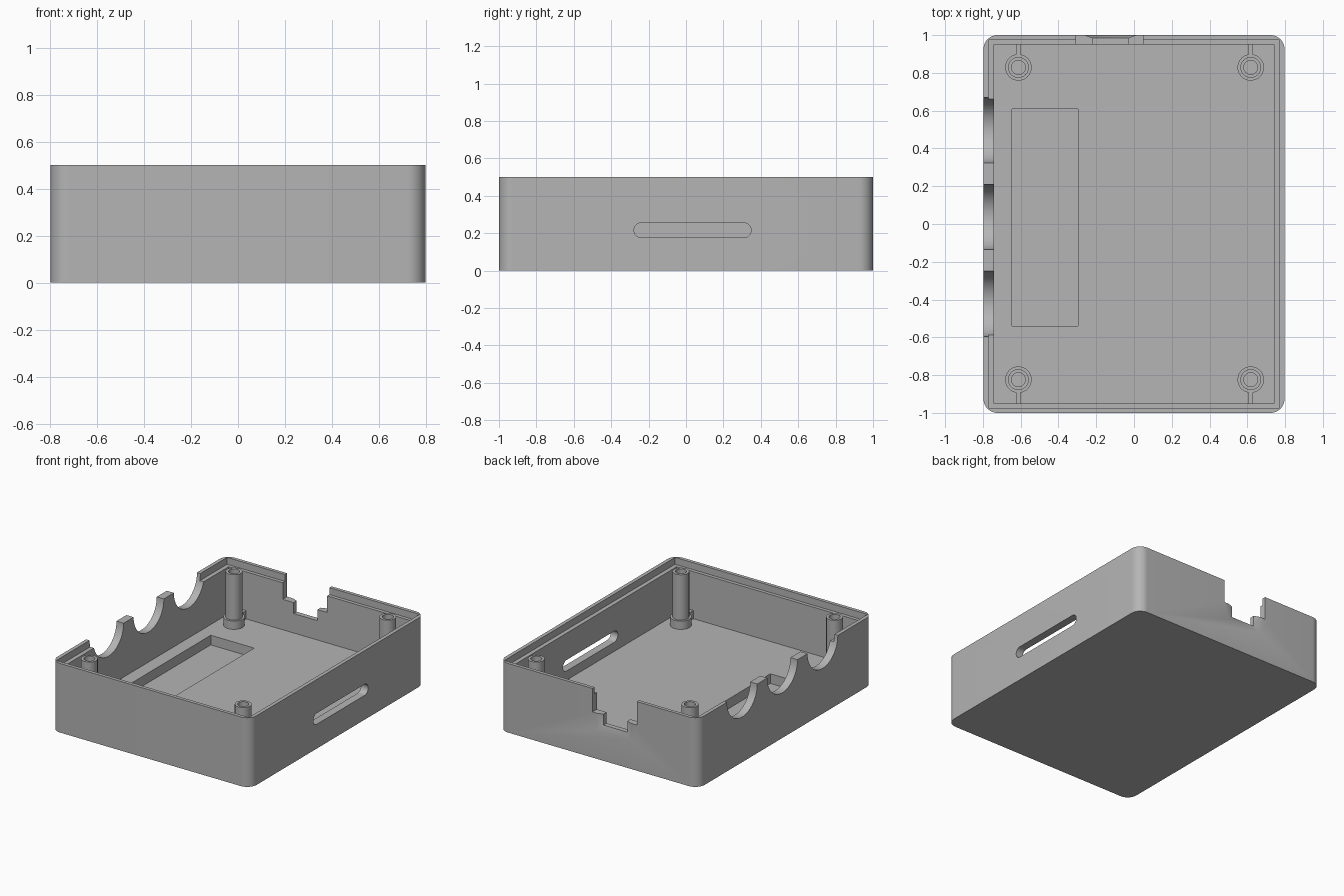
import bpy, bmesh, math
from mathutils import Matrix

if "Cube" in bpy.data.objects:
    bpy.data.objects.remove(bpy.data.objects["Cube"])

grey = bpy.data.materials.new("plain_grey")
grey.diffuse_color = (0.46, 0.46, 0.46, 1)
grey.use_nodes = True
grey.node_tree.nodes["Principled BSDF"].inputs["Base Color"].default_value = grey.diffuse_color


def finish(name, bm):
    bmesh.ops.recalc_face_normals(bm, faces=bm.faces[:])
    me = bpy.data.meshes.new(name)
    bm.to_mesh(me)
    bm.free()
    me.materials.append(grey)
    ob = bpy.data.objects.new(name, me)
    bpy.context.collection.objects.link(ob)
    return ob


def box(name, x0, x1, y0, y1, z0, z1):
    bm = bmesh.new()
    bmesh.ops.create_cube(bm, size=1)
    for v in bm.verts:
        v.co = ((x0, x1)[v.co.x > 0], (y0, y1)[v.co.y > 0], (z0, z1)[v.co.z > 0])
    return finish(name, bm)


def hull(name, pts):
    bm = bmesh.new()
    vs = [bm.verts.new(p) for p in pts]
    bmesh.ops.convex_hull(bm, input=vs)
    bmesh.ops.dissolve_limit(bm, angle_limit=0.01, verts=bm.verts[:], edges=bm.edges[:])
    return finish(name, bm)


def cylinder_x(name, x, y, z, r, depth):
    bm = bmesh.new()
    bmesh.ops.create_cone(bm, cap_ends=True, segments=64, radius1=r, radius2=r, depth=depth,
                          matrix=Matrix.Translation((x, y, z)) @ Matrix.Rotation(math.pi / 2, 4, 'Y'))
    return finish(name, bm)


def cut(target, cutter):
    mod = target.modifiers.new("cut", 'BOOLEAN')
    mod.operation, mod.solver, mod.object = 'DIFFERENCE', 'EXACT', cutter
    bpy.context.view_layer.objects.active = target
    bpy.ops.object.modifier_apply(modifier=mod.name)
    bpy.data.objects.remove(cutter)


def smooth(ob):
    bpy.ops.object.select_all(action='DESELECT')
    ob.select_set(True)
    bpy.context.view_layer.objects.active = ob
    bpy.ops.object.shade_smooth_by_angle(angle=math.radians(30))


# Outer block with rounded upright edges
W, L, H = 0.797, 1.0, 0.5
bm = bmesh.new()
bmesh.ops.create_cube(bm, size=1)
for v in bm.verts:
    v.co = (v.co.x * 2 * W, v.co.y * 2 * L, (v.co.z + 0.5) * H)
upright = [e for e in bm.edges if abs(e.verts[0].co.z - e.verts[1].co.z) > 0.1]
bmesh.ops.bevel(bm, geom=upright, offset=0.075, segments=12, profile=0.5, affect='EDGES')
case = finish("case_shell", bm)

# Cavity, lid ledge and sunken floor pocket
ARCS = (0.497, 0.037, -0.423)
cut(case, box("cavity", -0.74, 0.74, -0.95, 0.95, 0.11, 0.7))
cut(case, box("ledge", -0.73, 0.77, -0.975, 0.975, 0.45, 0.7))
cut(case, box("ledge_left_back", -0.77, -0.70, ARCS[0], 0.975, 0.45, 0.7))
cut(case, box("ledge_left_front", -0.77, -0.70, -0.975, ARCS[2], 0.45, 0.7))
cut(case, box("pocket", -0.645, -0.297, -0.54, 0.61, 0.04, 0.3))

# Three half-round cutouts in the left wall
for y in ARCS:
    cut(case, cylinder_x("arc", -0.77, y, H, 0.173, 0.2))

# Stepped notch with chamfered mouth in the back wall
cut(case, box("notch_wide", -0.307, 0.048, 0.9, 1.1, 0.33, 0.7))
cut(case, box("notch_narrow", -0.22, -0.03, 0.9, 1.1, 0.25, 0.6))
cut(case, hull("notch_chamfer", [
    (x, y, z) for y, g in ((0.985, 0), (1.015, 0.08))
    for x in (-0.22 - g, -0.03 + g) for z in (0.25 - g, 0.4)]))

# Long rounded slot in the right wall
slot = []
for x in (0.7, 0.9):
    for yc, s in ((-0.238, -1), (0.308, 1)):
        for i in range(17):
            a = -math.pi / 2 + math.pi * i / 16
            slot.append((x, yc + s * 0.04 * math.cos(a), 0.216 + 0.04 * math.sin(a)))
cut(case, hull("slot", slot))
smooth(case)

# Hollow screw posts with collars, each tied to the wall by a small rib
PROFILE = [(0, 0.12), (0.037, 0.12), (0.037, 0.498), (0.055, 0.498),
           (0.055, 0.17), (0.07, 0.17), (0.07, 0.1), (0, 0.1)]
for px, xn in ((-0.612, "left"), (0.618, "right")):
    for py, yn in ((-0.824, "front"), (0.829, "back")):
        bm = bmesh.new()
        vs = [bm.verts.new((r, 0, z)) for r, z in PROFILE]
        es = [bm.edges.new(p) for p in zip(vs, vs[1:])]
        bmesh.ops.spin(bm, geom=vs + es, cent=(0, 0, 0), axis=(0, 0, 1),
                       angle=math.tau, steps=40, use_merge=True)
        bmesh.ops.remove_doubles(bm, verts=bm.verts[:], dist=1e-5)
        bmesh.ops.translate(bm, verts=bm.verts[:], vec=(px, py, 0))
        smooth(finish(f"post_{yn}_{xn}", bm))
        s = 1 if py > 0 else -1
        ends = sorted((py + s * 0.06, s * 0.96))
        box(f"rib_{yn}_{xn}", px - 0.012, px + 0.012, *ends, 0.1, 0.17)
